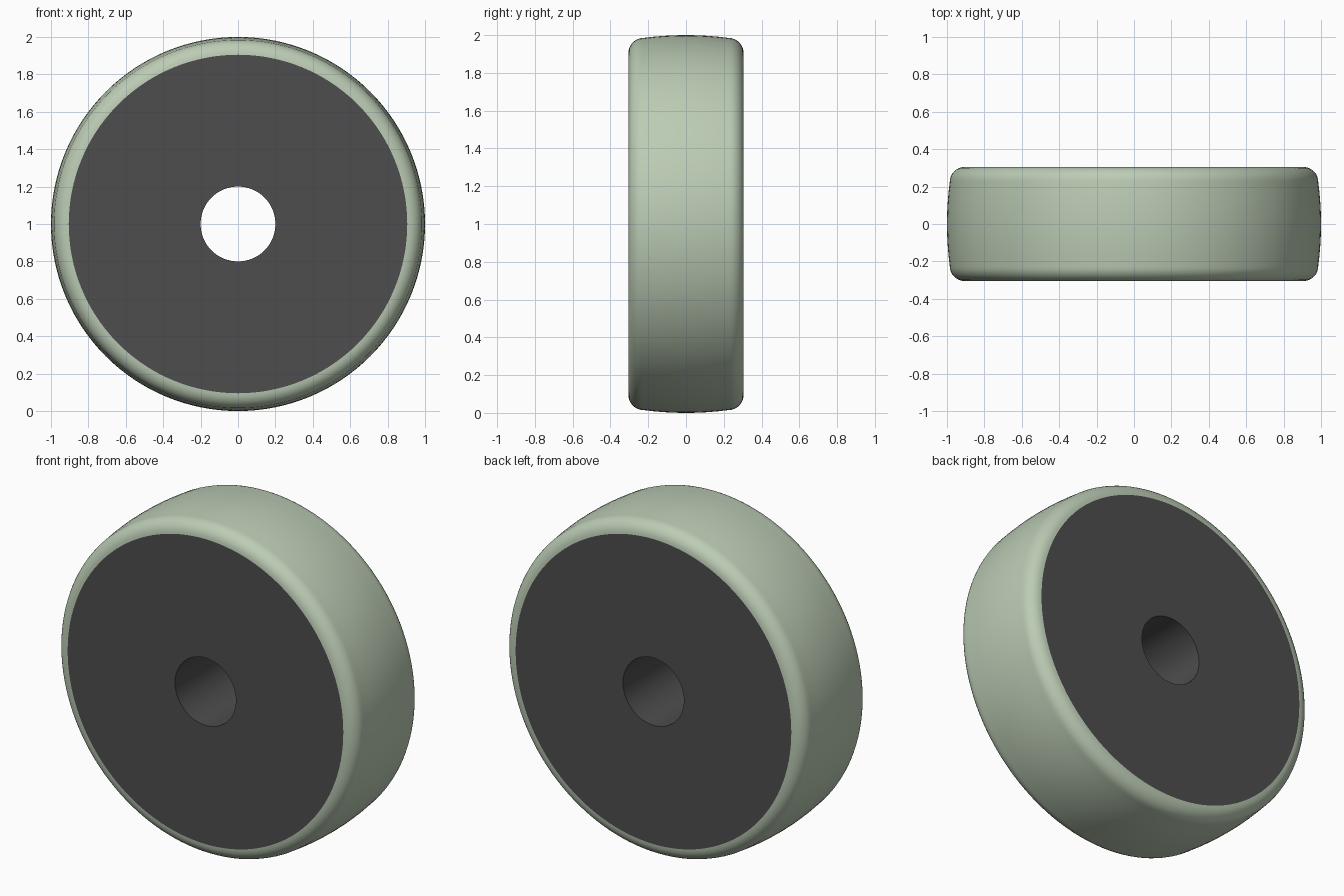
import bpy, bmesh, math

if "Cube" in bpy.data.objects:
    bpy.data.objects.remove(bpy.data.objects["Cube"])

SEGMENTS = 128
AXLE_Z = 1.0


def material(name, rgb):
    m = bpy.data.materials.new(name)
    m.diffuse_color = (*rgb, 1.0)
    m.use_nodes = True
    m.node_tree.nodes["Principled BSDF"].inputs["Base Color"].default_value = m.diffuse_color
    return m


def lathe(name, profile, mat):
    """Revolve a closed (radius, y) loop around the y axis."""
    bm = bmesh.new()
    rings = []
    for i in range(SEGMENTS):
        a = 2 * math.pi * i / SEGMENTS
        rings.append([bm.verts.new((r * math.cos(a), y, AXLE_Z + r * math.sin(a)))
                      for r, y in profile])
    n = len(profile)
    for i in range(SEGMENTS):
        p, q = rings[i], rings[(i + 1) % SEGMENTS]
        for j in range(n):
            k = (j + 1) % n
            bm.faces.new((p[j], p[k], q[k], q[j]))
    bmesh.ops.recalc_face_normals(bm, faces=bm.faces)
    mesh = bpy.data.meshes.new(name)
    bm.to_mesh(mesh)
    bm.free()
    obj = bpy.data.objects.new(name, mesh)
    bpy.context.collection.objects.link(obj)
    mesh.materials.append(mat)
    bpy.ops.object.select_all(action='DESELECT')
    obj.select_set(True)
    bpy.context.view_layer.objects.active = obj
    bpy.ops.object.shade_smooth_by_angle(angle=math.radians(35))
    return obj


green = material("pale sage green", (0.50, 0.60, 0.46))
dark = material("dark grey", (0.075, 0.075, 0.075))

# Tyre: crowned tread with rounded shoulders
HALF, RIM, SHOULDER, FILLET = 0.305, 0.905, 0.985, 0.08
half = []
for i in range(9):                                   # shoulder
    a = math.pi / 2 * i / 8
    half.append((SHOULDER - FILLET + FILLET * math.sin(a),
                 HALF - FILLET + FILLET * math.cos(a)))
for i in range(1, 5):                                # crown, up to the middle
    y = (HALF - FILLET) * (1 - i / 4)
    half.append((1.0 - 0.015 * (y / (HALF - FILLET)) ** 2, y))
tyre_profile = half + [(r, -y) for r, y in reversed(half[:-1])]
lathe("tyre", tyre_profile, green)

# Hub: flush disc with an axle hole
lathe("hub", [(0.20, HALF), (RIM, HALF), (RIM, -HALF), (0.20, -HALF)], dark)
